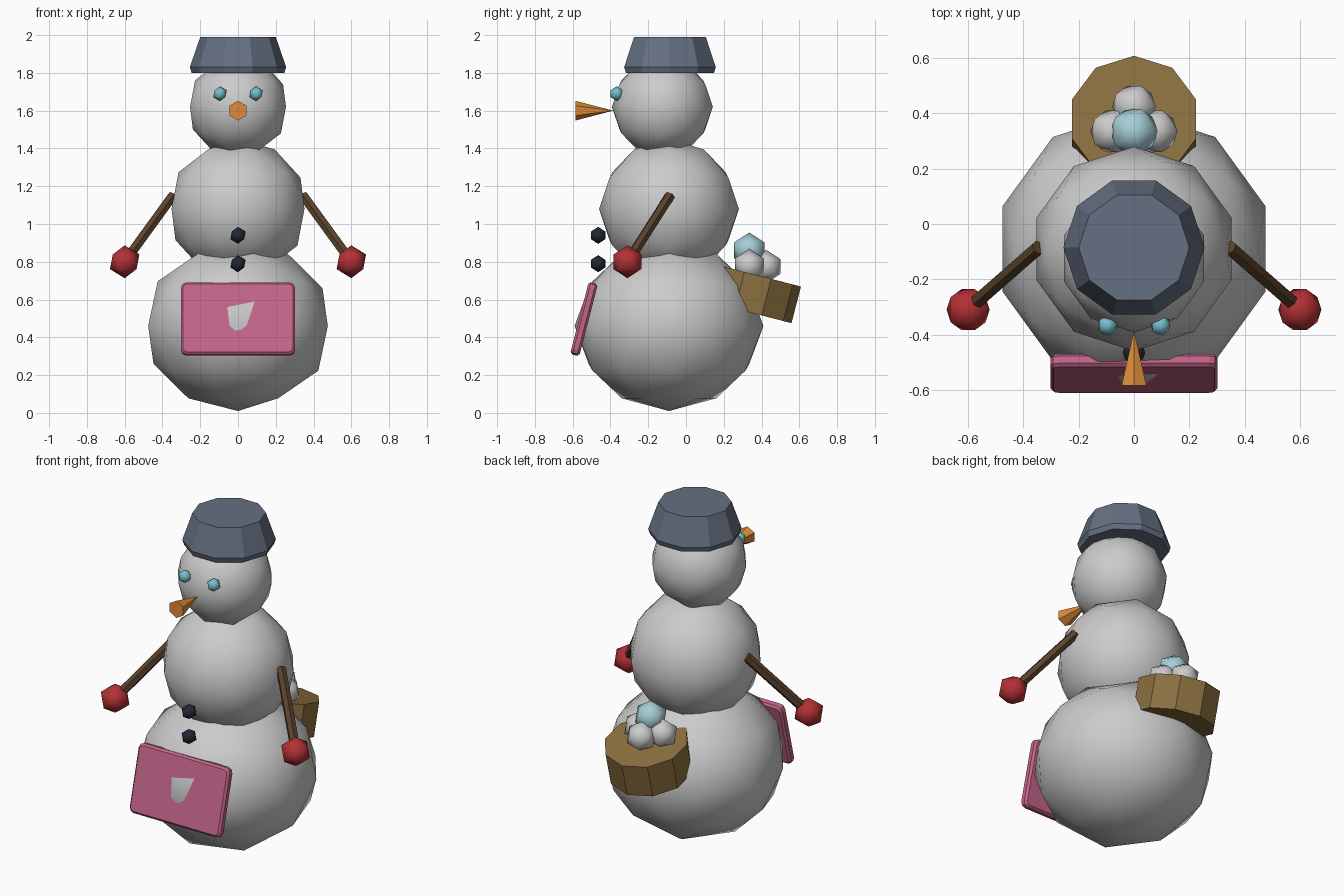
import bpy, bmesh, math
from mathutils import Vector, Matrix

if "Cube" in bpy.data.objects:
    bpy.data.objects.remove(bpy.data.objects["Cube"])


def material(name, r, g, b):
    m = bpy.data.materials.new(name)
    m.diffuse_color = (r, g, b, 1)
    m.use_nodes = True
    m.node_tree.nodes["Principled BSDF"].inputs["Base Color"].default_value = m.diffuse_color
    return m


NAVY = material("hat_blue", 0.13, 0.16, 0.22)
CYAN = material("ice_blue", 0.18, 0.52, 0.60)
PALE = material("pale_blue", 0.38, 0.62, 0.67)
ORANGE = material("orange", 0.72, 0.26, 0.04)
BLACK = material("black", 0.015, 0.02, 0.035)
BROWN = material("bark", 0.10, 0.055, 0.025)
RED = material("red", 0.45, 0.03, 0.035)
PINK = material("pink", 0.55, 0.13, 0.25)
TAN = material("wicker", 0.26, 0.16, 0.05)


def add(name, bm, mat=None, smooth=False):
    bmesh.ops.recalc_face_normals(bm, faces=bm.faces)
    mesh = bpy.data.meshes.new(name)
    for f in bm.faces:
        f.smooth = smooth
    bm.to_mesh(mesh)
    bm.free()
    if mat:
        mesh.materials.append(mat)
    ob = bpy.data.objects.new(name, mesh)
    bpy.context.collection.objects.link(ob)
    return ob


def ball(name, loc, r, sub=1, mat=None, squash=1):
    bm = bmesh.new()
    bmesh.ops.create_icosphere(bm, subdivisions=sub, radius=r)
    ob = add(name, bm, mat, True)
    ob.location = loc
    ob.scale.z = squash
    return ob


def rod(name, a, b, r1, r2, sides, mat):
    """Cylinder or cone from point a to point b."""
    a, b = Vector(a), Vector(b)
    bm = bmesh.new()
    bmesh.ops.create_cone(bm, cap_ends=True, segments=sides, radius1=r1,
                          radius2=r2, depth=(b - a).length)
    ob = add(name, bm, mat)
    ob.location = (a + b) / 2
    ob.rotation_euler = (b - a).to_track_quat('Z', 'Y').to_euler()
    return ob


# snow body
ball("lower_body", (0, -0.09, 0.46), 0.5, 2, squash=0.9)
ball("middle_body", (0, -0.09, 1.08), 0.37, 2)
ball("head", (0, -0.125, 1.62), 0.267, 2)

# hat: ten-sided stack of rings
bm = bmesh.new()
rings = []
for r, z in ((0.245, 1.80), (0.255, 1.83), (0.20, 1.99)):
    rings.append([bm.verts.new((r * math.cos(i * math.tau / 10),
                                r * math.sin(i * math.tau / 10), z))
                  for i in range(10)])
for lo, hi in zip(rings, rings[1:]):
    for i in range(10):
        j = (i + 1) % 10
        bm.faces.new((lo[i], lo[j], hi[j], hi[i]))
bm.faces.new(rings[0])
bm.faces.new(rings[-1])
add("hat", bm, NAVY).location.y = -0.085

# nose, with its wide end outwards
bm = bmesh.new()
bmesh.ops.create_cone(bm, cap_ends=True, segments=6, radius1=0.052,
                      radius2=0, depth=0.2)
nose = add("nose", bm, ORANGE)
nose.location = (0, -0.485, 1.60)
nose.rotation_euler.x = math.radians(-90)

# buttons
for z in (0.94, 0.79):
    ball("button", (0, -0.465, z), 0.045, 1, BLACK)

# eyes, arms and mittens
for s in (-1, 1):
    ball("eye", (s * 0.096, -0.367, 1.69), 0.039, 1, CYAN)
    rod("arm", (s * 0.345, -0.085, 1.15), (s * 0.585, -0.295, 0.82),
        0.028, 0.028, 6, BROWN)
    ball("mitten", (s * 0.6, -0.31, 0.80), 0.087, 1, RED)

# pouch: bevelled slab leaning on the belly
bm = bmesh.new()
bmesh.ops.create_cube(bm, size=1, matrix=Matrix.Diagonal((0.605, 0.05, 0.395, 1)))
upright = [e for e in bm.edges
           if abs(e.verts[0].co.y - e.verts[1].co.y) > 0.01]
bmesh.ops.bevel(bm, geom=upright, offset=0.03, segments=2, profile=0.5,
                affect='EDGES')
rim = [e for e in bm.edges if abs(e.verts[0].co.y - e.verts[1].co.y) < 0.01]
bmesh.ops.bevel(bm, geom=rim, offset=0.012, segments=1, affect='EDGES')
pouch = add("pouch", bm, PINK)
pouch.location = (0, -0.54, 0.497)
pouch.rotation_euler.x = math.radians(-14.5)

# basket on the back
bm = bmesh.new()
bmesh.ops.create_cone(bm, cap_ends=True, segments=10, radius1=0.236,
                      radius2=0.236, depth=0.2)
basket = add("basket", bm, TAN)
basket.location = (0, 0.355, 0.631)
basket.rotation_euler.x = math.radians(-14.5)

# snowballs in the basket
for x, y, z in ((-0.078, 0.335, 0.78), (0.078, 0.335, 0.78), (0, 0.425, 0.775)):
    ball("snowball", (x, y, z), 0.088, 1)
ball("ice_ball", (0, 0.335, 0.86), 0.095, 1, PALE)
